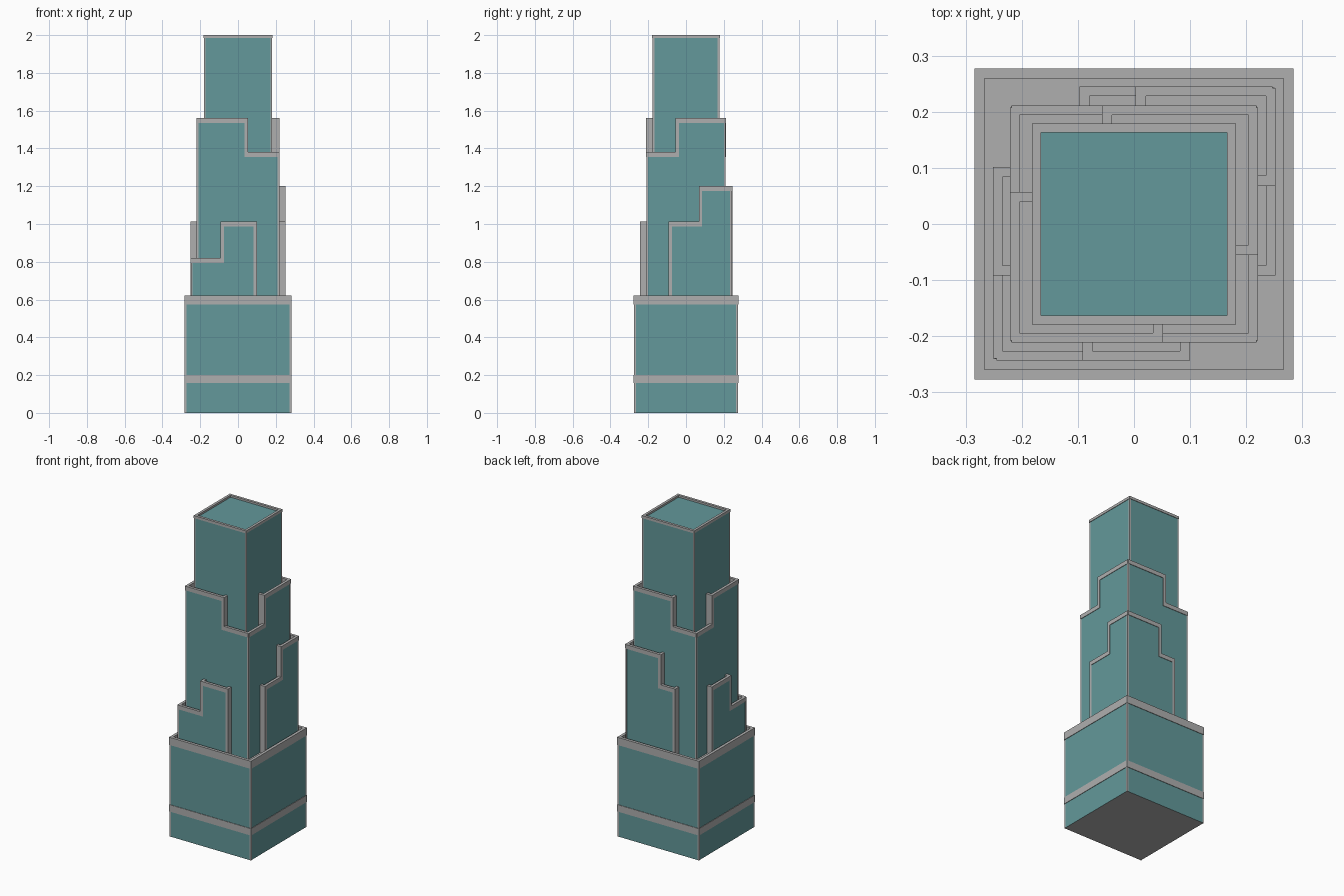
import bpy, bmesh

if "Cube" in bpy.data.objects:
    bpy.data.objects.remove(bpy.data.objects["Cube"])


def material(name, rgb):
    m = bpy.data.materials.new(name)
    m.diffuse_color = (*rgb, 1)
    m.use_nodes = True
    m.node_tree.nodes["Principled BSDF"].inputs["Base Color"].default_value = m.diffuse_color
    return m


TEAL = material("teal glass", (0.125, 0.315, 0.325))
GREY = material("grey trim", (0.43, 0.43, 0.43))
P = 0.003   # how far trim stands proud of the walls


def build(name, boxes):
    """boxes: (x0, x1, y0, y1, z0, z1, side colour, roof colour); 0 teal, 1 grey."""
    bm = bmesh.new()
    for x0, x1, y0, y1, z0, z1, side, roof in boxes:
        xs, ys = sorted((x0, x1)), sorted((y0, y1))
        v = [bm.verts.new((x, y, z)) for z in (z0, z1) for y in ys for x in xs]
        for idx in ((0, 2, 3, 1), (4, 5, 7, 6), (0, 1, 5, 4),
                    (1, 3, 7, 5), (3, 2, 6, 7), (2, 0, 4, 6)):
            f = bm.faces.new([v[i] for i in idx])
            f.normal_update()
            f.material_index = side
            if f.normal.z > 0.5:
                f.material_index = roof
            elif f.normal.z < -0.5:
                f.material_index = 1
    me = bpy.data.meshes.new(name)
    bm.to_mesh(me)
    bm.free()
    me.materials.append(TEAL)
    me.materials.append(GREY)
    ob = bpy.data.objects.new(name, me)
    bpy.context.collection.objects.link(ob)
    return ob


def ring(hx, hy, z0, z1, t):
    """Four grey bars around a rectangle."""
    ox, oy = hx + P, hy + P
    out = [(-ox, ox, s * (hy - t), s * oy, z0, z1, 1, 1) for s in (-1, 1)]
    out += [(s * (hx - t), s * ox, t - hy, hy - t, z0, z1, 1, 1) for s in (-1, 1)]
    return out


def post(cx, cy, z0, z1, w=0.008):
    """Thin grey corner post just inside the corner (cx, cy)."""
    sx, sy = (1 if cx > 0 else -1), (1 if cy > 0 else -1)
    return (cx - sx * w, cx + sx * P / 3, cy - sy * w, cy + sy * P / 3, z0, z1, 1, 1)


def place(side, a0, a1, d0, d1, z0, z1, c, roof):
    """Box given along a side (a) and by distance outward from the axis (d)."""
    s = -1 if side in ("front", "left") else 1
    if side in ("front", "back"):
        return (a0, a1, s * d0, s * d1, z0, z1, c, roof)
    return (s * d0, s * d1, a0, a1, z0, z1, c, roof)


def stepped_wall(side, segs, zb, d0, d1, free=None, t=0.026, w=0.016):
    """Wall with a stepped top: each segment has a recessed roof and a rim,
    and a grey strip follows every drop. free: end (0 or 1) that stands open."""
    out = []
    for i, (a0, a1, z) in enumerate(segs):
        out.append(place(side, a0, a1, d0, d1, zb, z - t, 0, 1))
        out.append(place(side, a0, a1, d1 - 0.014, d1 + P, z - t, z, 1, 1))
        left = segs[i - 1][2] if i else (zb if free == 0 else z)
        right = segs[i + 1][2] if i + 1 < len(segs) else (zb if free == 1 else z)
        if left < z:
            out.append(place(side, a0 - 0.002, a0 + w, d0, d1 + P, max(zb, left - t), z, 1, 1))
        if right < z:
            out.append(place(side, a1 - w, a1 + 0.002, d0, d1 + P, max(zb, right - t), z, 1, 1))
    return out


CORNERS = [(sx, sy) for sx in (-1, 1) for sy in (-1, 1)]

# base block with rim and lower stripe
BX, BY = 0.281, 0.274
build("base_block", [(-BX, BX, -BY, BY, 0, 0.59, 0, 1)])
build("base_rim", ring(BX, BY, 0.574, 0.622, 0.015))
build("base_stripe", ring(BX, BY, 0.157, 0.2, 0.01))
build("base_posts", [post(x * BX, y * BY, 0, 0.58) for x, y in CORNERS])

# central shaft with recessed roof
CX, CY = 0.179, 0.176
build("central_shaft", [(-CX, CX, -CY, CY, 0.55, 1.988, 0, 0)])
build("shaft_rim", ring(CX, CY, 1.984, 2.0, 0.013))
build("shaft_posts", [post(x * CX, y * CY, 1.3, 1.99) for x, y in CORNERS])

# middle tier, low at the front right and back left corners
MX, MY, HI, LO, ZB = 0.218, 0.208, 1.56, 1.38, 0.58
mid = stepped_wall("front", [(-MX, 0.05, HI), (0.05, MX, LO)], ZB, 0.17, MY)
mid += stepped_wall("back", [(-MX, -0.055, LO), (-0.055, MX, HI)], ZB, 0.17, MY)
mid += stepped_wall("right", [(-MY, -0.053, LO), (-0.053, MY, HI)], ZB, 0.17, MX)
mid += stepped_wall("left", [(-MY, 0.055, HI), (0.055, MY, LO)], ZB, 0.17, MX)
mid += [post(x * MX, y * MY, ZB, (HI if x == y else LO) - 0.02) for x, y in CORNERS]
build("middle_tier", mid)

# outer corner wing at the front left
wing = stepped_wall("front", [(-0.245, -0.09, 0.82), (-0.09, 0.098, 1.012)], ZB, 0.2, 0.24, 1)
wing += stepped_wall("left", [(-0.24, -0.09, 0.82), (-0.09, 0.1, 1.012)], ZB, 0.21, 0.248, 1)
wing.append(post(-0.248, -0.24, ZB, 0.8))
build("front_left_wing", wing)

# outer corner wing at the back right
wing = stepped_wall("back", [(-0.095, 0.005, 1.012), (0.005, 0.247, 1.2)], ZB, 0.2, 0.242, 0)
wing += stepped_wall("right", [(-0.09, 0.07, 1.012), (0.07, 0.242, 1.2)], ZB, 0.21, 0.249, 0)
wing.append(post(0.249, 0.242, ZB, 1.18))
build("back_right_wing", wing)
